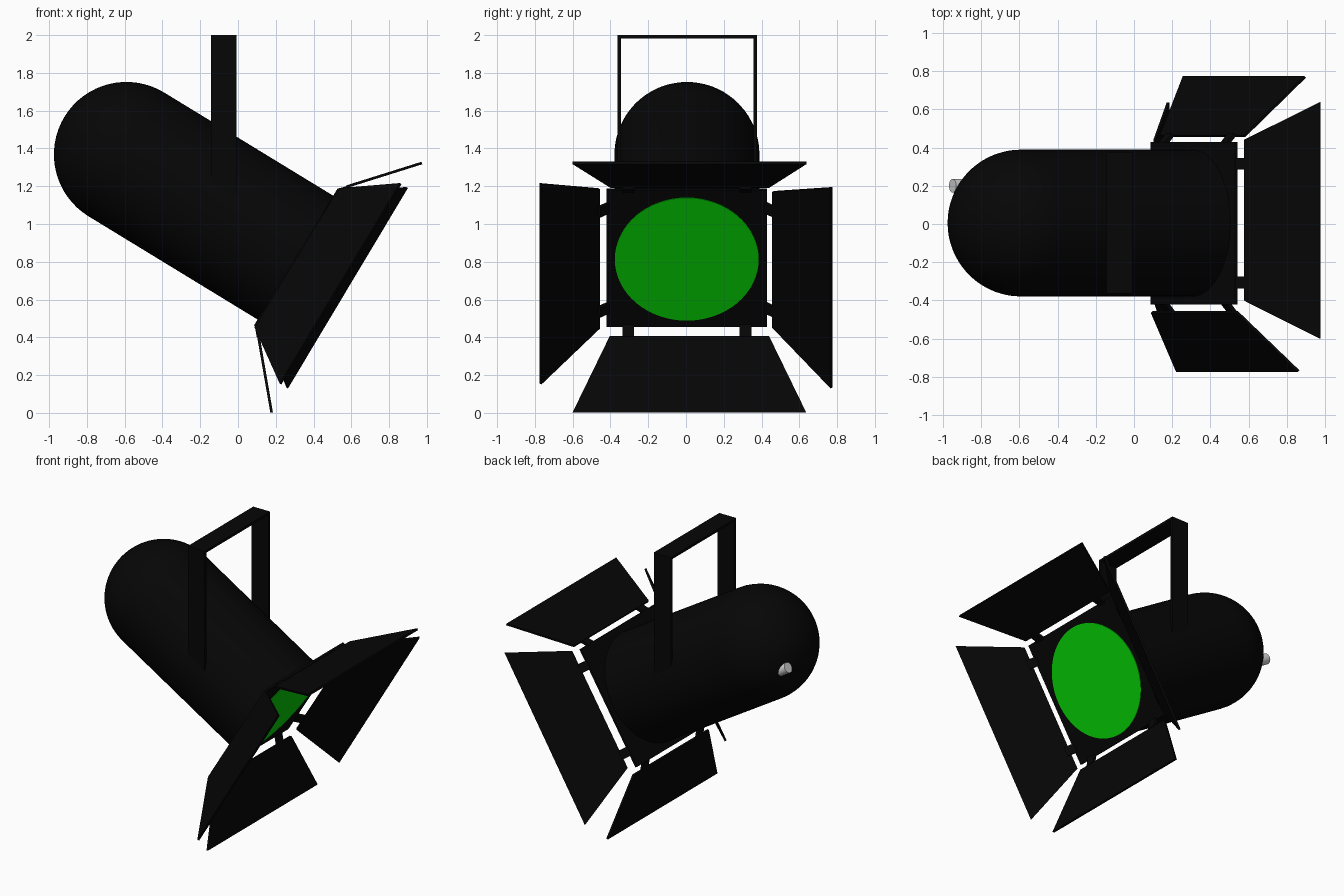
import bpy, bmesh, math
from mathutils import Vector, Matrix

if "Cube" in bpy.data.objects:
    bpy.data.objects.remove(bpy.data.objects["Cube"])

TILT = Matrix.Rotation(math.radians(31.4), 4, 'Y')   # local x = lamp axis, pointing down
AXIS_V, R = 0.86, 0.384                               # body axis height and radius (tilted frame)
DOME_U, PLATE_U = -1.217, -0.161


def material(name, rgb):
    m = bpy.data.materials.new(name)
    m.diffuse_color = (*rgb, 1)
    m.use_nodes = True
    m.node_tree.nodes["Principled BSDF"].inputs["Base Color"].default_value = m.diffuse_color
    return m


BLACK = material("matte_black", (0.0018, 0.0018, 0.0018))
GREEN = material("green_gel", (0.0015, 0.65, 0.0015))
GREY = material("light_grey", (0.64, 0.64, 0.64))


def finish(name, bm, mat, tilted=False, smooth=False):
    bmesh.ops.recalc_face_normals(bm, faces=bm.faces)
    if tilted:
        bm.transform(TILT)
    me = bpy.data.meshes.new(name)
    bm.to_mesh(me)
    bm.free()
    me.materials.append(mat)
    ob = bpy.data.objects.new(name, me)
    bpy.context.collection.objects.link(ob)
    if smooth:
        bpy.ops.object.select_all(action='DESELECT')
        ob.select_set(True)
        bpy.context.view_layer.objects.active = ob
        bpy.ops.object.shade_smooth_by_angle(angle=math.radians(35))
    return ob


def add_box(bm, lo, hi):
    lo, hi = Vector(lo), Vector(hi)
    m = Matrix.Translation((lo + hi) / 2) @ Matrix.Diagonal((*(hi - lo), 1))
    bmesh.ops.create_cube(bm, size=1, matrix=m)


def cylinder(name, u0, u1, y, v, r, mat, segs=64):
    bm = bmesh.new()
    m = Matrix.Translation(((u0 + u1) / 2, y, v)) @ Matrix.Rotation(math.pi / 2, 4, 'Y')
    bmesh.ops.create_cone(bm, cap_ends=True, segments=segs, radius1=r, radius2=r,
                          depth=u1 - u0, matrix=m)
    return finish(name, bm, mat, tilted=True, smooth=True)


def add_sheet(bm, pts, thick):
    """Thin slab centred on a flat outline."""
    n = (pts[1] - pts[0]).cross(pts[3] - pts[0]).normalized() * thick / 2
    a = [bm.verts.new(p + n) for p in pts]
    b = [bm.verts.new(p - n) for p in pts]
    bm.faces.new(a)
    bm.faces.new(b[::-1])
    for i in range(4):
        j = (i + 1) % 4
        bm.faces.new((a[i], b[i], b[j], a[j]))


# Lamp housing: half-round back and straight barrel, one turned profile
bm = bmesh.new()
prof = [(DOME_U - R * math.cos(t), R * math.sin(t))
        for t in (i * math.pi / 32 for i in range(17))]
prof += [(PLATE_U, R), (PLATE_U, 0)]
vs = [bm.verts.new((u, 0, AXIS_V + r)) for u, r in prof]
es = [bm.edges.new(p) for p in zip(vs, vs[1:])]
bmesh.ops.spin(bm, geom=vs + es, cent=(0, 0, AXIS_V), axis=(1, 0, 0),
               angle=2 * math.pi, steps=64)
bmesh.ops.remove_doubles(bm, verts=bm.verts, dist=1e-4)
bm.transform(Matrix.Translation((0, 0.005, 0)))
finish("lamp_housing", bm, BLACK, tilted=True, smooth=True)

# Square front plate and round green gel
H, PV, PY = 0.425, 0.865, 0.005
bm = bmesh.new()
add_box(bm, (PLATE_U - 0.008, PY - H, PV - H), (PLATE_U + 0.008, PY + H, PV + H))
finish("front_plate", bm, BLACK, tilted=True)
cylinder("green_lens", PLATE_U, PLATE_U + 0.012, 0.004, 0.862, 0.381, GREEN)

# Knob on the back
cylinder("back_knob", DOME_U - 0.302, DOME_U - 0.2, 0.2, AXIS_V - 0.192, 0.036, GREY, 24)

# Barn doors: inner edge then outer edge
doors = {
    "top_door": [(.576, -.40, 1.198), (.576, .44, 1.198), (.974, .637, 1.323), (.974, -.60, 1.323)],
    "bottom_door": [(.108, -.404, .405), (.108, .44, .405), (.178, .636, .002), (.178, -.60, .002)],
    "left_door": [(.092, -.46, .449), (.539, -.46, 1.187), (.861, -.77, 1.214), (.225, -.77, .153)],
    "right_door": [(.14, .46, .454), (.578, .46, 1.172), (.895, .77, 1.193), (.26, .77, .132)],
}
for name, pts in doors.items():
    bm = bmesh.new()
    add_sheet(bm, [Vector(p) for p in pts], 0.014)
    finish(name, bm, BLACK)

# Hinge arms: two on each plate edge, slanting forward and outward
for side, k in (("top", 0), ("right", 1), ("bottom", 2), ("left", 3)):
    turn = (Matrix.Translation((PLATE_U, PY, PV))
            @ Matrix.Rotation(-k * math.pi / 2, 4, 'X'))
    bm = bmesh.new()
    for c in (-0.31, 0.31):
        w = 0.031
        arm = [(0, c - w, H - 0.01), (0, c + w, H - 0.01),
               (0.045, c + w, H + 0.04), (0.045, c - w, H + 0.04)]
        add_sheet(bm, [turn @ Vector(p) for p in arm], 0.02)
    finish(side + "_hinge_arms", bm, BLACK, tilted=True)

# Hanging yoke: two legs and a cross bar
bm = bmesh.new()
X0, X1, Y0, Y1, T = -0.143, -0.009, -0.363, 0.376, 0.018
add_box(bm, (X0, Y0, 1.03), (X1, Y0 + T, 2 - T))
add_box(bm, (X0, Y1 - T, 1.03), (X1, Y1, 2 - T))
add_box(bm, (X0, Y0, 2 - T), (X1, Y1, 2))
finish("hanging_yoke", bm, BLACK)
